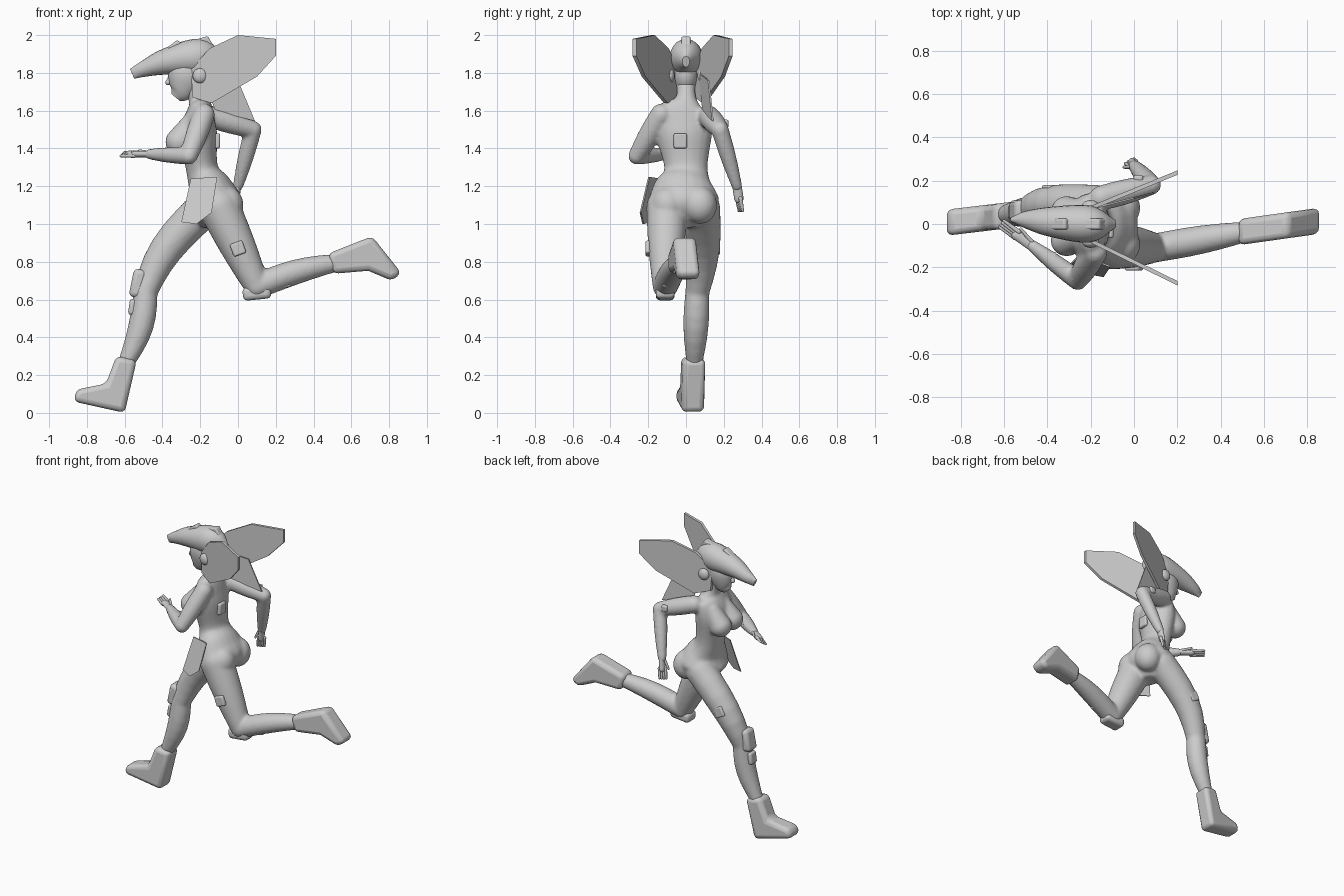
import bpy
import bmesh
from math import cos, sin, pi
from mathutils import Vector, Matrix

cube = bpy.data.objects.get("Cube")
if cube:
    bpy.data.objects.remove(cube)

grey = bpy.data.materials.new("plain grey")
grey.use_nodes = True
shade = (0.6, 0.6, 0.6, 1)
grey.diffuse_color = shade
grey.node_tree.nodes["Principled BSDF"].inputs["Base Color"].default_value = shade
parts = []


def finish(name, bm, bevel=0):
    """Turn a bmesh into a named object, optionally with rounded edges."""
    bmesh.ops.recalc_face_normals(bm, faces=bm.faces)
    mesh = bpy.data.meshes.new(name)
    bm.to_mesh(mesh)
    bm.free()
    mesh.materials.append(grey)
    part = bpy.data.objects.new(name, mesh)
    bpy.context.collection.objects.link(part)
    if bevel:
        rounding = part.modifiers.new("rounding", "BEVEL")
        rounding.width = bevel
        rounding.segments = 3
    parts.append(part)
    return part


def skin(name, rows, sides=20):
    """Skin elliptical rings given as centre, half width and half depth."""
    bm = bmesh.new()
    loops = []
    for index, (centre, width, depth) in enumerate(rows):
        following = rows[min(index + 1, len(rows) - 1)][0]
        previous = rows[max(index - 1, 0)][0]
        along = (following - previous).normalized()
        across = Vector((0, 1, 0))
        across = (across - along * across.dot(along)).normalized()
        deep = along.cross(across)
        turns = [2 * pi * side / sides for side in range(sides)]
        loops.append([bm.verts.new(centre + across * width * cos(turn) + deep * depth * sin(turn))
                      for turn in turns])
    for low, high in zip(loops, loops[1:]):
        for side in range(sides):
            bm.faces.new((low[side - 1], low[side], high[side], high[side - 1]))
    bm.faces.new(loops[0])
    bm.faces.new(loops[-1])
    return finish(name, bm)


def tube(name, keys, steps=5):
    """Smooth body through a few rings: x, y, z, half width, half depth."""
    keys = [Vector(key) for key in keys]
    keys = [keys[0] * 2 - keys[1], *keys, keys[-1] * 2 - keys[-2]]
    rows = []
    for before, start, end, after in zip(keys, keys[1:], keys[2:], keys[3:]):
        pull, push = (end - before) / 2, (after - start) / 2
        for step in range(steps + 1):
            t = step / steps
            ease = t * t * (3 - 2 * t)
            row = start.lerp(end, ease) + pull * t * (1 - t) ** 2 - push * t * t * (1 - t)
            if step or not rows:
                rows.append((Vector(row[:3]), row[3], row[4]))
    return skin(name, rows)


def limb(name, start, end, thick, thin, bulge=0, bow=(0, 0, 0), flat=1):
    """Tapered limb with round ends, a muscle bulge and a bowed middle."""
    start, end, bow = Vector(start), Vector(end), Vector(bow)
    along = (end - start).normalized()
    count = 6
    angles = [pi / 2 * (step + 0.2) / count for step in range(count)]
    rings = [(start - along * thick * cos(angle), thick * sin(angle)) for angle in angles]
    for step in range(count + 1):
        t = step / count
        swell = sin(pi * t)
        rings.append((start.lerp(end, t) + bow * swell, thick + (thin - thick) * t + bulge * swell))
    rings += [(end + along * thin * cos(angle), thin * sin(angle)) for angle in reversed(angles)]
    return skin(name, [(centre, radius, radius * flat) for centre, radius in rings])


def slab(name, outline, y, slope, thick, bevel=0):
    """Side outline in x and z, standing on the plan line y + slope * x."""
    bm = bmesh.new()
    rims = [[bm.verts.new((x, y + slope * x + offset, z)) for x, z in outline]
            for offset in (-thick / 2, thick / 2)]
    for rim in rims:
        bm.faces.new(rim)
    near, far = rims
    for index in range(len(outline)):
        bm.faces.new((near[index], near[index - 1], far[index - 1], far[index]))
    return finish(name, bm, bevel)


def boot(name, cuff, heel, toe, y, slope):
    """Boot outline worked out from cuff, heel and toe."""
    cuff, heel, toe = Vector(cuff), Vector(heel), Vector(toe)
    sole = (toe - heel).normalized()
    up = Vector((sole.y, -sole.x))
    ankle = heel + sole * 0.05 + up * 0.1
    shaft = (ankle - cuff).normalized()
    front = Vector((shaft.y, -shaft.x)) * 0.055
    instep = heel + (sole + up) * 0.13
    return slab(name, [cuff - front, heel, toe, toe + up * 0.065, instep, cuff + front],
                y, slope, 0.12, 0.028)


def ball(name, place, size):
    bm = bmesh.new()
    bmesh.ops.create_uvsphere(bm, u_segments=20, v_segments=12, radius=1,
                              matrix=Matrix.Translation(place) @ Matrix.Diagonal((*size, 1)))
    return finish(name, bm)


def pad(name, place, size=(0.07, 0.03, 0.07), tilt=0.0):
    """Rounded armour plate."""
    bm = bmesh.new()
    bmesh.ops.create_cube(bm, size=1, matrix=Matrix.Translation(place)
                          @ Matrix.Rotation(tilt, 4, "Y") @ Matrix.Diagonal((*size, 1)))
    return finish(name, bm, min(size) / 3)


def hand(side, wrist, reach, spread):
    """Flat palm with four fingers and a thumb."""
    wrist, reach, spread = Vector(wrist), Vector(reach), Vector(spread)
    knuckles = wrist + reach
    limb(side + "_palm", wrist, knuckles, 0.025, 0.025, flat=0.7)
    for index in range(4):
        offset = spread * (index - 1.5)
        limb(side + "_finger", knuckles + offset, knuckles + reach + offset * 1.1, 0.011, 0.007)
    limb(side + "_thumb", wrist + spread, wrist + reach + spread * 3, 0.01, 0.007)


def select(chosen):
    bpy.ops.object.select_all(action="DESELECT")
    for part in chosen:
        part.select_set(True)
    bpy.context.view_layer.objects.active = chosen[0]


# Torso
tube("body", [(-.13, 0, .98, .06, .06), (-.13, -.01, 1.1, .18, .15),
              (-.15, -.01, 1.19, .165, .12), (-.19, 0, 1.29, .115, .085),
              (-.21, -.01, 1.48, .15, .1), (-.2, -.01, 1.6, .14, .07),
              (-.21, 0, 1.66, .058, .052), (-.25, 0, 1.76, .05, .05)])
for side in (-1, 1):
    limb("breast", (-.25, side * .06, 1.53), (-.31, side * .065 - .01, 1.435), .055, .075)
    ball("buttock", (-.06, side * .085 - .01, 1.1), (.09, .09, .1))

# Arms
left_shoulder, left_elbow, left_wrist = (-.18, -.13, 1.58), (-.26, -.26, 1.36), (-.47, -.1, 1.37)
limb("left_upper_arm", left_shoulder, left_elbow, .058, .046, .006)
limb("left_forearm", left_elbow, left_wrist, .046, .028, .005)
right_shoulder, right_elbow, right_wrist = (-.15, .12, 1.57), (.08, .18, 1.5), (0, .27, 1.2)
limb("right_upper_arm", right_shoulder, right_elbow, .058, .046, .006)
limb("right_forearm", right_elbow, right_wrist, .046, .028, .005)

# Leading leg, then trailing leg
hip, knee, ankle = (-.17, .08, 1.09), (-.49, .06, .64), (-.59, .045, .27)
limb("right_thigh", hip, knee, .1, .064, .007, (-.05, .02, 0))
limb("right_shin", knee, ankle, .064, .044, .013, (.025, 0, 0))
hip, knee, ankle = (-.1, -.1, 1.09), (.1, -.11, .67), (.52, -.035, .795)
limb("left_thigh", hip, knee, .11, .067, .007)
limb("left_shin", knee, ankle, .067, .047, .009, (0, 0, .015))

# Fuse the trunk and limbs into one smooth skin
select(parts)
bpy.ops.object.join()
body = parts[0]
parts = [body]
fuse = body.modifiers.new("fuse", "REMESH")
fuse.mode = "VOXEL"
fuse.voxel_size = 0.01
fuse.use_smooth_shade = True
soften = body.modifiers.new("soften", "SMOOTH")
soften.iterations = 8

# Hands and boots
hand("left", left_wrist, (-.07, .05, 0), (.006, .009, .006))
hand("right", right_wrist, (-.01, .01, -.065), (-.012, -.006, 0))
boot("right_boot", (-.59, .29), (-.6, 0), (-.87, .06), .11, .12)
boot("left_boot", (.49, .79), (.71, .935), (.865, .74), -.105, .14)

# Armour plates
pad("back_plate", (-.11, -.03, 1.44), (.03, .07, .08))
pad("left_arm_plate", (-.27, -.24, 1.41), (.04, .05, .04))
pad("right_arm_plate", (.02, .21, 1.53), (.045, .03, .045))
pad("right_knee_pad", (-.53, .06, .685), (.07, .1, .15), .2)
pad("right_shin_pad", (-.555, .055, .56), (.045, .07, .085), .15)
pad("right_thigh_plate", (-.38, .165, .88), tilt=.5)
pad("left_knee_pad", (.1, -.11, .635), (.15, .1, .07), -.1)
pad("left_shin_pad", (.24, -.09, .68), (.085, .07, .04), -.2)
pad("left_thigh_plate", (0, -.2, .87), tilt=-.35)

# Head and helmet
tube("head", [(-.33, 0, 1.67, .02, .03), (-.3, 0, 1.71, .05, .07),
              (-.27, 0, 1.8, .07, .1), (-.25, 0, 1.92, .04, .05)])
limb("nose", (-.35, 0, 1.79), (-.37, 0, 1.75), .01, .015)
tube("helmet", [(-.56, .02, 1.795, .012, .028), (-.5, .02, 1.82, .04, .042),
                (-.38, .01, 1.86, .07, .07), (-.2, 0, 1.885, .085, .095),
                (-.09, 0, 1.86, .02, .03)])
slab("helmet_crest", [(-.42, 1.9), (-.32, 1.975), (-.3, 1.955),
                      (-.16, 1.995), (-.11, 1.91), (-.2, 1.86)], 0, 0, .05, .01)
for side in (-1, 1):
    ball("ear_disc", (-.2, side * .085, 1.785), (.04, .025, .04))
    slab("side_fin", [(-.25, 1.82), (-.15, 1.93), (0, 2), (.2, 1.98), (.2, 1.89),
                      (.1, 1.78), (-.14, 1.64), (-.24, 1.67)],
         side * .165 - .01, side * .45 - .04, .02)
slab("neck_panel", [(-.2, 1.8), (0, 1.76), (.09, 1.545), (-.12, 1.6)], .12, .25, .008)

# Hip cloth, slanting outward toward its hem
cloth = slab("hip_cloth", [(-.25, 1.24), (-.11, 1.25), (-.14, 1.06), (-.22, 1), (-.3, 1.01)],
             -.24, -.4, .008)
for vert in cloth.data.vertices:
    vert.co.y -= (1.25 - vert.co.z) * 0.3

# Smooth shading with sharp edges kept
select(parts)
bpy.ops.object.shade_smooth_by_angle(angle=0.7)
